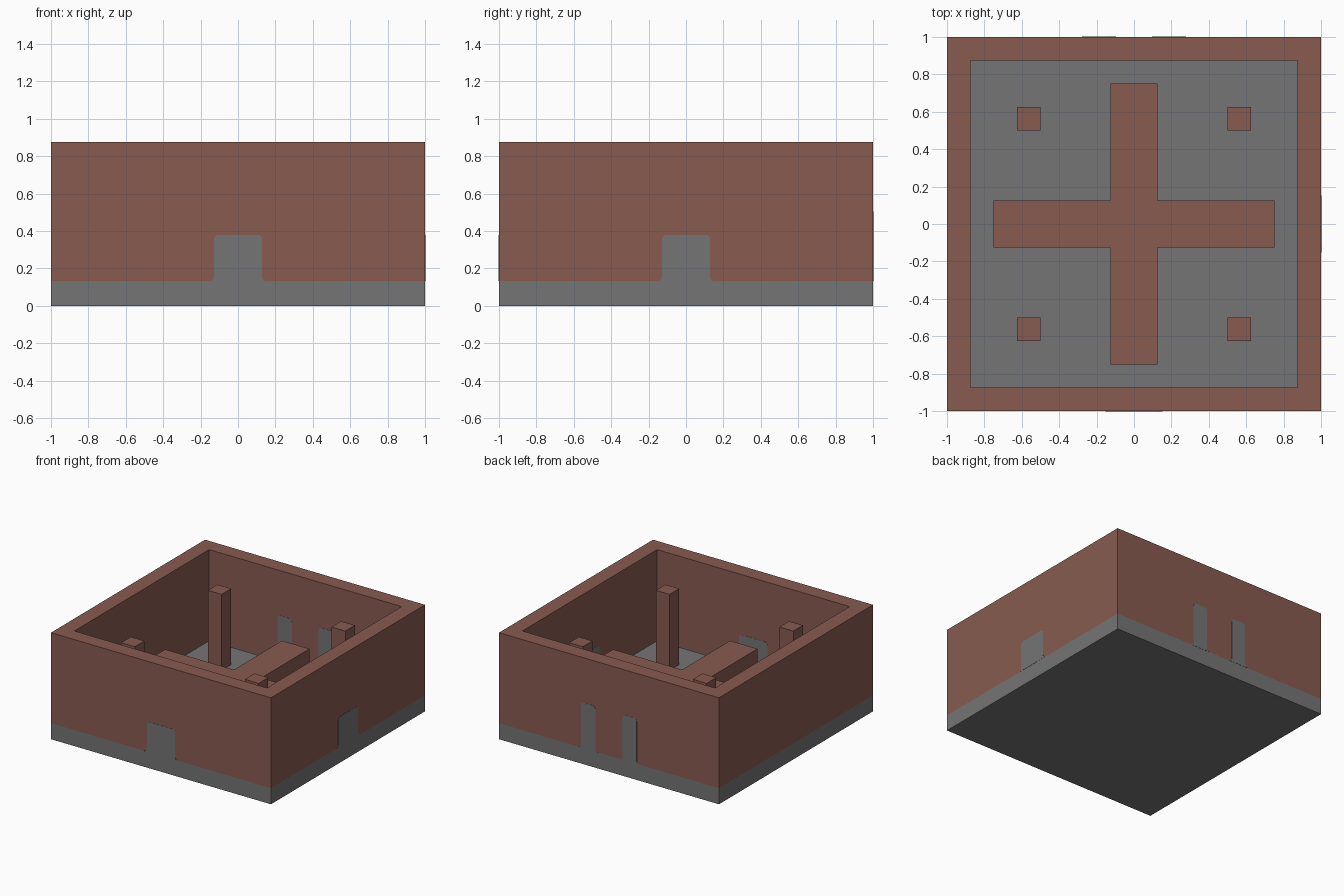
import bpy
import bmesh
from math import pi, sin, cos
from mathutils import Matrix

cube = bpy.data.objects.get("Cube")
if cube:
    bpy.data.objects.remove(cube)


def make_material(name, rgb):
    mat = bpy.data.materials.new(name)
    mat.use_nodes = True
    colour = (*rgb, 1.0)
    mat.diffuse_color = colour
    mat.node_tree.nodes["Principled BSDF"].inputs["Base Color"].default_value = colour
    return mat


BROWN = make_material("brick brown", (0.242, 0.105, 0.080))
GREY = make_material("stone grey", (0.178, 0.178, 0.178))

HALF = 1.0
INNER = 0.875
TOP = 0.875
FLOOR = 0.125
BAND = 0.132  # top of the grey base band


def finish(name, bm, *mats):
    bmesh.ops.recalc_face_normals(bm, faces=bm.faces)
    mesh = bpy.data.meshes.new(name)
    bm.to_mesh(mesh)
    bm.free()
    for mat in mats:
        mesh.materials.append(mat)
    obj = bpy.data.objects.new(name, mesh)
    bpy.context.collection.objects.link(obj)
    return obj


def prism(name, outline, depth, mat, matrix=None):
    """Extrude a flat outline along z by depth, then place it."""
    bm = bmesh.new()
    face = bm.faces.new([bm.verts.new((u, v, 0)) for u, v in outline])
    ext = bmesh.ops.extrude_face_region(bm, geom=[face])
    moved = [e for e in ext["geom"] if isinstance(e, bmesh.types.BMVert)]
    bmesh.ops.translate(bm, verts=moved, vec=(0, 0, depth))
    if matrix:
        bm.transform(matrix)
    return finish(name, bm, mat)


def square(half):
    return [(-half, -half), (half, -half), (half, half), (-half, half)]


# Open box: square loops running up the outside and down the inside
bm = bmesh.new()
levels = [(HALF, 0), (HALF, BAND), (HALF, TOP), (INNER, TOP), (INNER, BAND), (INNER, FLOOR)]
loops = [[bm.verts.new((x, y, z)) for x, y in square(h)] for h, z in levels]
for a, b in zip(loops, loops[1:]):
    for i in range(4):
        j = (i + 1) % 4
        bm.faces.new((a[i], a[j], b[j], b[i]))
bm.faces.new(loops[0])
bm.faces.new(loops[-1])
for f in bm.faces:
    f.material_index = 1 if f.calc_center_median().z < BAND else 0
finish("walled_base", bm, BROWN, GREY)


# Grey wall markings, showing on both the outer and inner wall faces
def arc(cx, cz, r, start, end, steps=4):
    angles = [start + (end - start) * i / steps for i in range(steps + 1)]
    return [(cx + r * cos(a), cz + r * sin(a)) for a in angles]


def marking(name, centre, half, top, turn):
    r = 0.025
    right = arc(half + r, BAND + r, r, 1.5 * pi, pi)       # flared foot
    right += arc(half - r, top - r, r, 0, pi / 2)          # rounded shoulder
    left = [(-u, z) for u, z in reversed(right)]
    outline = [(centre + u, z) for u, z in right + left]
    skin = 0.0015
    place = (Matrix.Rotation(turn, 4, "Z")
             @ Matrix.Translation((0, -INNER + skin, 0))
             @ Matrix.Rotation(pi / 2, 4, "X"))
    prism(name, outline, HALF - INNER + 2 * skin, GREY, place)


marking("front_marking", 0, 0.128, 0.38, 0)
marking("side_marking", 0, 0.128, 0.38, pi / 2)
for side, c in (("left", 0.1875), ("right", -0.1875)):
    marking("back_marking_" + side, c, 0.0655, 0.505, pi)

# Raised cross on the floor
LONG, SHORT = 0.75, 0.125
cross = []
for k in range(4):
    c, s = round(cos(k * pi / 2)), round(sin(k * pi / 2))
    for u, v in ((LONG, -SHORT), (LONG, SHORT), (SHORT, SHORT)):
        cross.append((c * u - s * v, s * u + c * v))
prism("floor_cross", cross, 0.25, BROWN, Matrix.Translation((0, 0, FLOOR)))

# Four corner posts
for fy, y in (("front", -0.5625), ("back", 0.5625)):
    for sx, x in (("left", 0.5625), ("right", -0.5625)):
        prism(f"{fy}_{sx}_post", square(0.0625), 0.625, BROWN,
              Matrix.Translation((x, y, FLOOR)))
